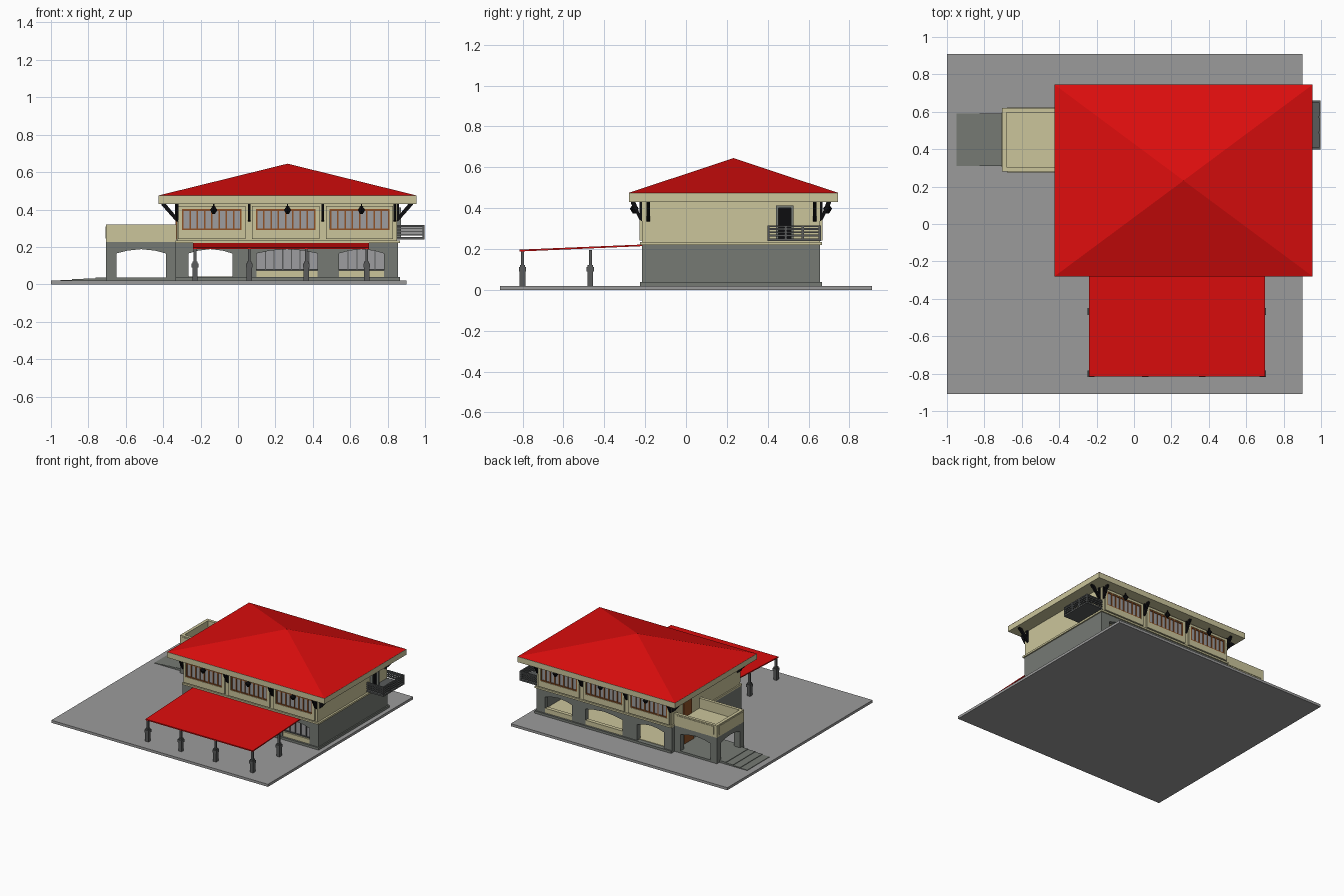
import bpy, bmesh
from mathutils import Vector

if "Cube" in bpy.data.objects:
    bpy.data.objects.remove(bpy.data.objects["Cube"])


def material(name, rgb):
    m = bpy.data.materials.new(name)
    m.use_nodes = True
    m.diffuse_color = (*rgb, 1)
    m.node_tree.nodes["Principled BSDF"].inputs["Base Color"].default_value = (*rgb, 1)
    return m


RED = material("roof red", (0.72, 0.004, 0.004))
CREAM = material("cream plaster", (0.6, 0.56, 0.33))
STONE = material("stone grey", (0.18, 0.195, 0.175))
PAVE = material("paving grey", (0.33, 0.33, 0.33))
DARK = material("dark grey", (0.1, 0.105, 0.105))
WOOD = material("brown wood", (0.28, 0.085, 0.02))
BLACK = material("black iron", (0.004, 0.004, 0.005))
GLASS = material("window grey", (0.34, 0.34, 0.35))


def finish(name, bm, mat):
    bmesh.ops.recalc_face_normals(bm, faces=bm.faces[:])
    me = bpy.data.meshes.new(name)
    bm.to_mesh(me)
    bm.free()
    me.materials.append(mat)
    ob = bpy.data.objects.new(name, me)
    bpy.context.collection.objects.link(ob)
    return ob


def boxes(name, mat, *ranges):
    """One object from boxes given as (x0, x1, y0, y1, z0, z1)."""
    bm = bmesh.new()
    for x0, x1, y0, y1, z0, z1 in ranges:
        vs = bmesh.ops.create_cube(bm, size=1)["verts"]
        for v in vs:
            v.co = Vector(((x0 + x1) / 2 + v.co.x * (x1 - x0),
                           (y0 + y1) / 2 + v.co.y * (y1 - y0),
                           (z0 + z1) / 2 + v.co.z * (z1 - z0)))
    return finish(name, bm, mat)


def prism(name, mat, pts, axis, a, b):
    """Outline in the plane across the axis, extruded from a to b."""
    bm = bmesh.new()
    place = {"x": lambda p: (a, *p), "y": lambda p: (p[0], a, p[1])}[axis]
    f = bm.faces.new([bm.verts.new(place(p)) for p in pts])
    new = bmesh.ops.extrude_face_region(bm, geom=[f])["geom"]
    step = Vector((b - a, 0, 0)) if axis == "x" else Vector((0, b - a, 0))
    bmesh.ops.translate(bm, vec=step, verts=[v for v in new if isinstance(v, bmesh.types.BMVert)])
    return finish(name, bm, mat)


def arched_outline(u0, u1, z0, z1, openings):
    """Wall outline with flat-pointed arch openings cut up from its foot."""
    pts = [(u0, z1), (u0, z0)]
    for a, b in openings:
        w = b - a
        pts += [(a, z0), (a, 0.165), (a + 0.22 * w, 0.18), (a + 0.5 * w, 0.188),
                (b - 0.22 * w, 0.18), (b, 0.165), (b, z0)]
    return pts + [(u1, z0), (u1, z1)]


# Ground and plinth
boxes("ground_slab", PAVE, (-1, 0.9, -0.91, 0.91, 0, 0.02))
boxes("plinth", STONE, (-0.335, 0.865, -0.225, 0.665, 0.02, 0.038))
boxes("ground_floor", CREAM, (-0.3, 0.82, -0.19, 0.63, 0.03, 0.042))

# Ground storey walls with arches at front and back
X0, X1, Y0, Y1 = -0.335, 0.855, -0.215, 0.655
bays = [(-0.265, -0.03), (0.1, 0.425), (0.54, 0.78)]
outline = arched_outline(X0, X1, 0.038, 0.22, bays)
prism("lower_front_wall", STONE, outline, "y", Y0, Y0 + 0.04)
prism("lower_back_wall", STONE, outline, "y", Y1 - 0.04, Y1)
boxes("lower_side_walls", STONE, (X0, X0 + 0.04, Y0, Y1, 0.038, 0.22),
      (X1 - 0.04, X1, Y0, Y1, 0.038, 0.22))
for a, b in bays[1:]:
    boxes("arch_sills", CREAM, *[(a, b, y, y + 0.03, 0.038, 0.075) for y in (Y0 + 0.005, Y1 - 0.035)])
    boxes("lower_glass", GLASS, (a, b, Y0 + 0.028, Y0 + 0.032, 0.075, 0.2))
    n = round((b - a) / 0.047)
    boxes("lower_window_bars", DARK,
          *[(a + (b - a) * i / n - 0.003, a + (b - a) * i / n + 0.003, Y0 + 0.02, Y0 + 0.03, 0.075, 0.19)
            for i in range(1, n)],
          (a, b, Y0 + 0.018, Y0 + 0.03, 0.075, 0.081))

# Upper storey
boxes("upper_storey", CREAM, (-0.325, 0.85, -0.215, 0.655, 0.22, 0.44))
boxes("floor_band", CREAM, (-0.335, 0.865, -0.225, 0.665, 0.22, 0.234))


def upper_window(x0, x1, wall, out):
    """Wide timber window with a plaster apron and surround; out is -1 front, +1 back."""
    def span(d0, d1):
        return sorted((wall + out * d0, wall + out * d1))
    boxes("window_surround", CREAM,
          (x0 - 0.02, x1 + 0.02, *span(0, 0.012), 0.242, 0.29),
          (x0 - 0.02, x0, *span(0, 0.012), 0.29, 0.405),
          (x1, x1 + 0.02, *span(0, 0.012), 0.29, 0.405),
          (x0 - 0.02, x1 + 0.02, *span(0, 0.012), 0.402, 0.42))
    boxes("window_glass", GLASS, (x0, x1, *span(0, 0.003), 0.29, 0.402))
    n = 8
    xs = [x0 + 0.005 + (x1 - x0 - 0.01) * i / n for i in range(n + 1)]
    boxes("window_frame", WOOD,
          *[(x - 0.004, x + 0.004, *span(0, 0.009), 0.29, 0.402) for x in xs],
          (x0, x1, *span(0, 0.009), 0.29, 0.298), (x0, x1, *span(0, 0.009), 0.392, 0.402))


def lantern(x, y):
    bm = bmesh.new()
    for z0, z1, r0, r1 in [(0.375, 0.398, 0.008, 0.022), (0.398, 0.42, 0.022, 0.005),
                           (0.42, 0.432, 0.004, 0.004)]:
        ring = bmesh.ops.create_cone(bm, cap_ends=True, segments=6, radius1=r0, radius2=r1, depth=z1 - z0)
        bmesh.ops.translate(bm, vec=(x, y, (z0 + z1) / 2), verts=ring["verts"])
    finish("lantern", bm, BLACK)


def bracket_outline(wall, out, reach):
    """Diagonal strut with a short wall post."""
    return [(wall, 0.335), (wall + out * 0.014, 0.345), (wall + out * reach, 0.425),
            (wall + out * reach, 0.432), (wall + out * (reach - 0.022), 0.432),
            (wall + out * 0.012, 0.372), (wall + out * 0.012, 0.432), (wall, 0.432)]


for wall, out in ((-0.215, -1), (0.655, 1)):
    for a in (-0.3, 0.095, 0.49):
        upper_window(a, a + 0.32, wall, out)
        lantern(a + 0.17, wall + out * 0.038)
    for x in (-0.325, 0.06, 0.453, 0.838):
        prism("eave_bracket", BLACK, bracket_outline(wall, out, 0.055), "x", x - 0.007, x + 0.007)
for wall, out in ((-0.325, -1), (0.85, 1)):
    for y in (-0.185, 0.63):
        prism("side_eave_bracket", BLACK, bracket_outline(wall, out, 0.085), "y", y - 0.008, y + 0.008)

# Eaves and pyramid roof
ex0, ex1, ey0, ey1 = -0.425, 0.955, -0.28, 0.745
boxes("eaves", CREAM, (ex0, ex1, ey0, ey1, 0.43, 0.474))
bm = bmesh.new()
base = [bm.verts.new((x, y, 0.475)) for x, y in ((ex0, ey0), (ex1, ey0), (ex1, ey1), (ex0, ey1))]
apex = bm.verts.new((0.265, 0.232, 0.645))
bm.faces.new(base[::-1])
for i in range(4):
    bm.faces.new((base[i], base[(i + 1) % 4], apex))
finish("main_roof", bm, RED)

# Front canopy on columns
prism("canopy_roof", RED, [(-0.815, 0.188), (-0.215, 0.214), (-0.215, 0.222), (-0.815, 0.197)], "x", -0.24, 0.7)
for x, y in [(x, -0.8) for x in (-0.23, 0.06, 0.365, 0.688)] + [(-0.23, -0.468), (0.688, -0.468)]:
    boxes("canopy_column", DARK, *[(x - r, x + r, y - r, y + r, z0, z1) for r, z0, z1 in
                                   ((0.014, 0.02, 0.09), (0.018, 0.09, 0.112), (0.013, 0.112, 0.122),
                                    (0.007, 0.122, 0.195))])

# Side porch with arches, terrace above and steps
px0, px1, py0, py1 = -0.705, -0.33, 0.28, 0.62
boxes("porch_floor", STONE, (px0, px1, py0, py1, 0.02, 0.036))
porch = arched_outline(px0, px1, 0.03, 0.225, [(-0.65, -0.385)])
prism("porch_front_arch", STONE, porch, "y", py0, py0 + 0.045)
prism("porch_back_arch", STONE, porch, "y", py1 - 0.045, py1)
prism("porch_end_arch", STONE, arched_outline(py0, py1, 0.03, 0.225, [(0.33, 0.57)]), "x", px0, px0 + 0.05)
boxes("terrace_floor", CREAM, (px0, px1, py0, py1, 0.222, 0.24))
t = 0.024
boxes("terrace_parapet", CREAM, (px0, px1, py0, py0 + t, 0.235, 0.32),
      (px0, px1, py1 - t, py1, 0.235, 0.32), (px0, px0 + t, py0 + t, py1 - t, 0.235, 0.32))
boxes("parapet_panels", CREAM, (-0.68, -0.35, py0 - 0.004, py0, 0.245, 0.31),
      (-0.68, -0.35, py1, py1 + 0.004, 0.245, 0.31), (px0 - 0.004, px0, 0.305, 0.595, 0.245, 0.31))
boxes("terrace_door", WOOD, (-0.333, -0.325, 0.4, 0.5, 0.24, 0.395))
boxes("entry_door", WOOD, (-0.342, -0.335, 0.39, 0.51, 0.036, 0.165))
for i in range(4):
    boxes("porch_step", STONE, (-0.95 + 0.0625 * i, px0, 0.31, 0.59, 0.02, 0.024 + 0.004 * i))

# Side balcony with rails and door
bx0, bx1, by0, by1 = 0.85, 0.998, 0.398, 0.66
boxes("balcony_floor", DARK, (bx0, bx1, by0, by1, 0.24, 0.252))
rails = []
for z in (0.262, 0.278, 0.294, 0.307):
    rails += [(bx1 - 0.01, bx1, by0, by1, z, z + 0.009), (bx0, bx1, by0, by0 + 0.01, z, z + 0.009),
              (bx0, bx1, by1 - 0.01, by1, z, z + 0.009)]
posts = [(bx1 - 0.011, bx1, y, y + 0.011, 0.25, 0.316) for y in (by0, 0.483, 0.566, by1 - 0.011)]
boxes("balcony_railing", DARK, *rails, *posts)
boxes("balcony_door_frame", STONE, (0.85, 0.872, 0.44, 0.453, 0.25, 0.41),
      (0.85, 0.872, 0.513, 0.526, 0.25, 0.41), (0.85, 0.872, 0.44, 0.526, 0.4, 0.412))
boxes("balcony_door", BLACK, (0.85, 0.856, 0.453, 0.513, 0.25, 0.4))
